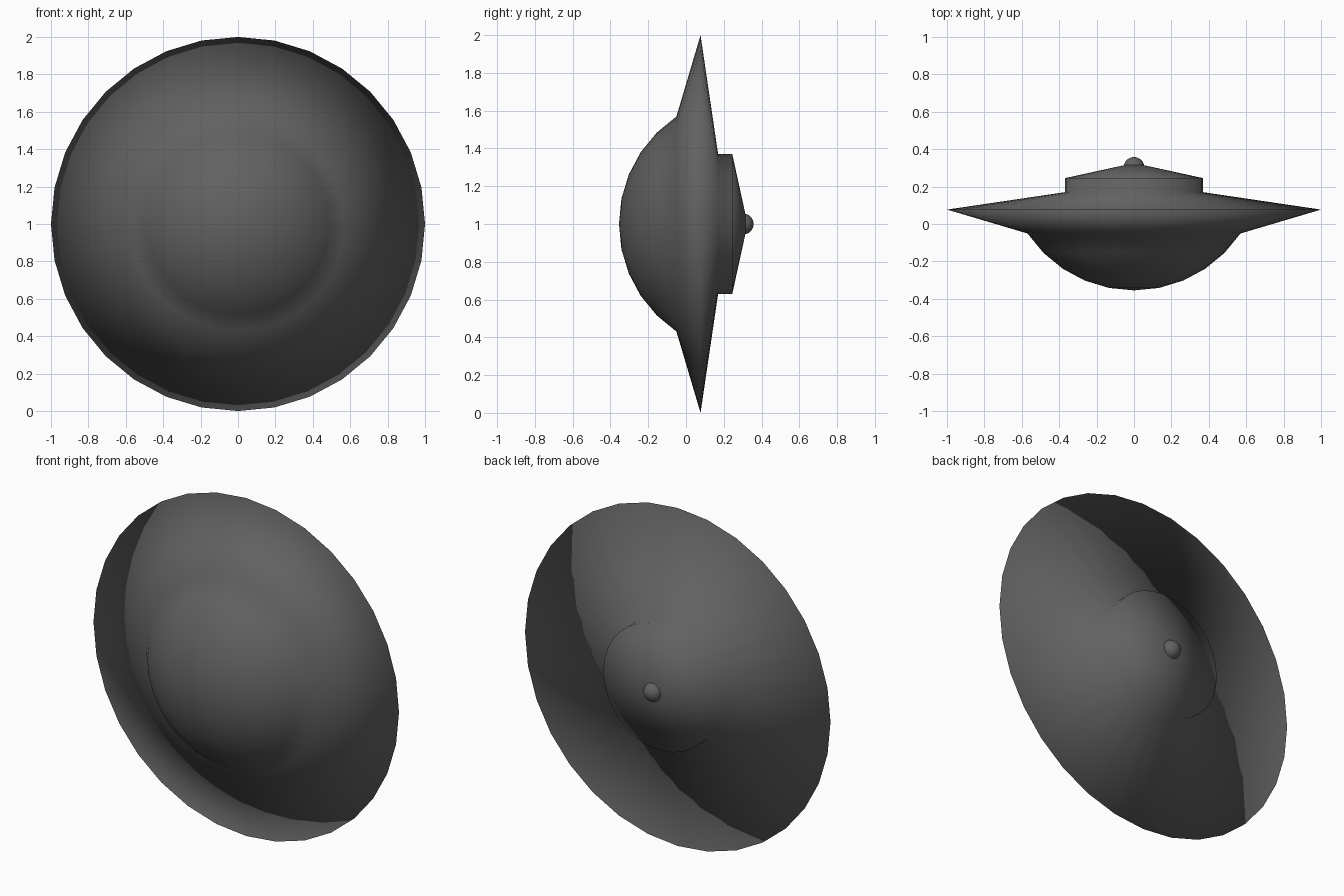
import bpy, bmesh, math
from mathutils import Vector, Matrix

if "Cube" in bpy.data.objects:
    bpy.data.objects.remove(bpy.data.objects["Cube"])

SIDES = 32
CENTRE = Vector((0, 0, 1))

grey = bpy.data.materials.new("dark_grey")
grey.diffuse_color = (0.12, 0.12, 0.12, 1)
grey.use_nodes = True
grey.node_tree.nodes["Principled BSDF"].inputs["Base Color"].default_value = grey.diffuse_color


def finish(bm, name):
    """Turn a bmesh into a fully smooth grey object."""
    bmesh.ops.recalc_face_normals(bm, faces=bm.faces)
    for f in bm.faces:
        f.smooth = True
    mesh = bpy.data.meshes.new(name)
    bm.to_mesh(mesh)
    bm.free()
    mesh.materials.append(grey)
    obj = bpy.data.objects.new(name, mesh)
    bpy.context.collection.objects.link(obj)
    return obj


def lathe(name, profile):
    """Spin (radius, y) points about the horizontal y axis."""
    bm = bmesh.new()
    verts = [bm.verts.new(CENTRE + Vector((0, y, r))) for r, y in profile]
    edges = [bm.edges.new(pair) for pair in zip(verts, verts[1:])]
    bmesh.ops.spin(bm, geom=verts + edges, cent=CENTRE, axis=(0, 1, 0),
                   angle=2 * math.pi, steps=SIDES, use_merge=False)
    bmesh.ops.remove_doubles(bm, verts=bm.verts, dist=1e-4)
    return finish(bm, name)


# Saucer body: spherical front dome, sharp rim, stepped conical back
R, CY = 0.685, 0.33
dome = [(R * math.sin(math.radians(11.25 * i)),
         CY - R * math.cos(math.radians(11.25 * i))) for i in range(6)]
lathe("saucer_body", dome + [(1.0, 0.077), (0.37, 0.17), (0.37, 0.245), (0, 0.326)])

# Small ball on the back tip
bm = bmesh.new()
bmesh.ops.create_uvsphere(
    bm, u_segments=32, v_segments=16, radius=0.055,
    matrix=Matrix.Translation((0, 0.303, 1)) @ Matrix.Rotation(math.pi / 2, 4, 'X'))
finish(bm, "tip_ball")
